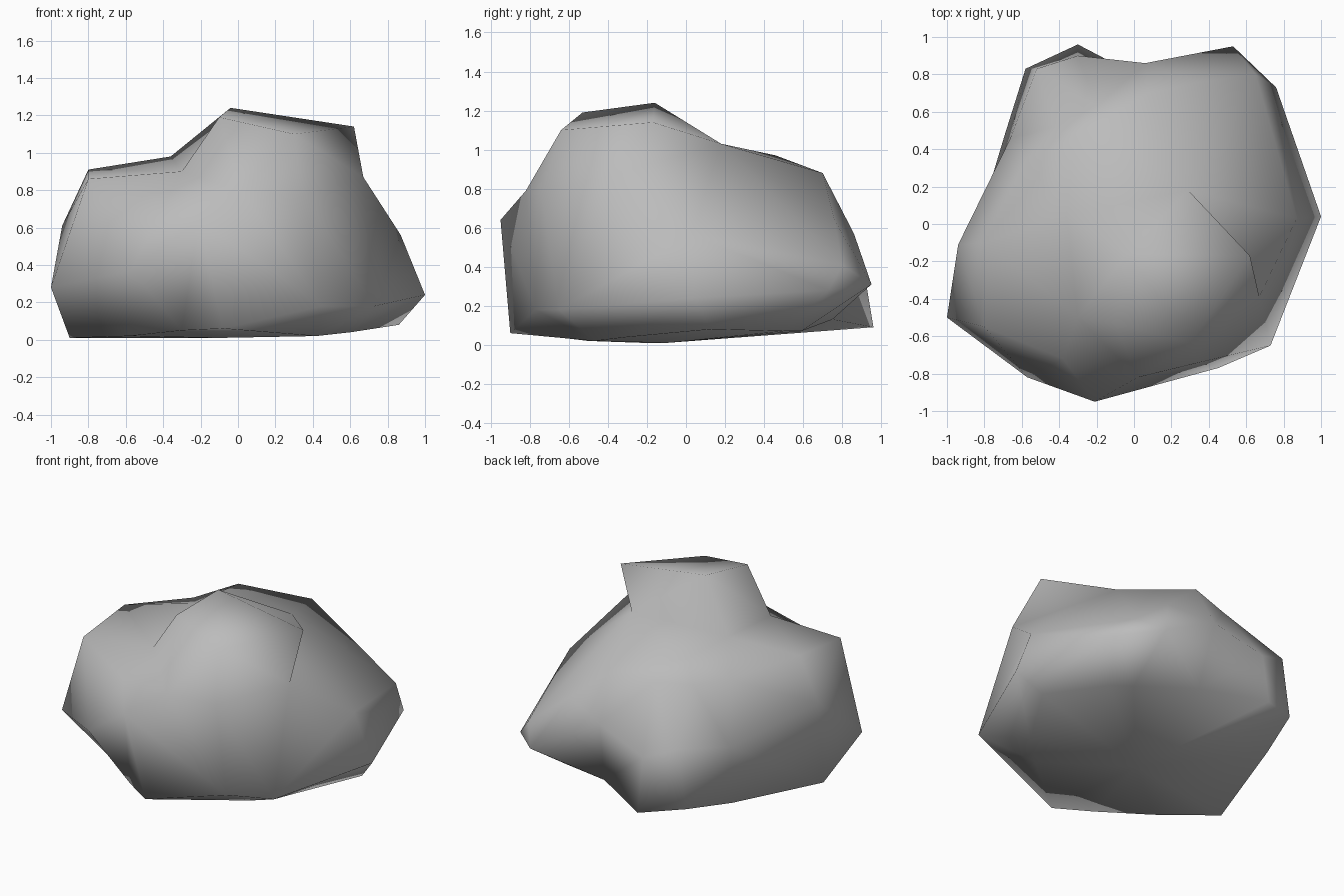
import bpy
import bmesh
from mathutils import Vector

# Remove the default cube only
default = bpy.data.objects.get("Cube")
if default:
    bpy.data.objects.remove(default, do_unlink=True)


def make_material(name, value):
    """One flat grey material, visible in viewport and render."""
    mat = bpy.data.materials.new(name)
    mat.use_nodes = True
    colour = (value, value, value, 1)
    mat.diffuse_color = colour
    shader = mat.node_tree.nodes["Principled BSDF"]
    shader.inputs["Base Color"].default_value = colour
    shader.inputs["Roughness"].default_value = 1
    return mat


def add_ring(bm, outline):
    """Add one contour of the boulder, running counter-clockwise from the front."""
    return [bm.verts.new(Vector(point)) for point in outline]


def bridge(bm, lower, upper):
    """Skin the band between two contours with the same number of points."""
    count = len(lower)
    for i in range(count):
        j = (i + 1) % count
        corners = [lower[i], lower[j], upper[j], upper[i]]
        unique = list(dict.fromkeys(corners))
        if len(unique) > 2:
            bm.faces.new(unique)


def cap(bm, ring, centre):
    """Close a contour with a fan of triangles."""
    tip = bm.verts.new(Vector(centre))
    for i, vert in enumerate(ring):
        bm.faces.new((vert, ring[(i + 1) % len(ring)], tip))


# Contour where the boulder meets the ground
foot_outline = [
    (-.08, -.9, .06), (.42, -.47, .02), (.6, -.3, .04), (.86, .13, .08),
    (.62, .5, .07), (.5, .59, .07), (.1, .75, .13), (-.3, .96, .09),
    (-.58, .83, .14), (-.69, .48, .08), (-.9, -.22, .01), (-.58, -.5, .02),
    (-.3, -.75, .05)]

# Widest contour, with the pointed front and the notch at the back
waist_outline = [
    (-.21, -.95, .64), (.45, -.77, .18), (.73, -.65, .18), (1, .04, .24),
    (.76, .73, .28), (.53, .95, .31), (.06, .86, .57), (-.3, .9, .45),
    (-.52, .83, .54), (-.66, .46, .45), (-.94, -.11, .61), (-1, -.5, .28),
    (-.57, -.82, .37)]

# Shelf below the summit
shoulder_outline = [
    (.02, -.82, .79), (.35, -.74, .77), (.67, -.39, .87), (.87, .03, .56),
    (.65, .8, .41), (.36, .76, .64), (.08, .7, .88), (-.2, .63, .85),
    (-.42, .52, .84), (-.58, .34, .85), (-.8, -.1, .91), (-.8, -.55, .86),
    (-.38, -.72, .75)]

# Corners of the raised summit
summit = {
    "front": (-.1, -.53, 1.19), "front_right": (.3, -.64, 1.1),
    "right": (.62, -.17, 1.14), "back_right": (.29, .18, 1.03),
    "back": (-.32, .46, .97), "left": (-.36, .05, .98),
    "front_left": (-.3, -.5, .9)}

# Summit corner that each shoulder point rises to
rise = (["front", "front_right", "right"] + ["back_right"] * 4
        + ["back"] * 3 + ["left"] + ["front_left"] * 2)

# Build the boulder from the ground up
bm = bmesh.new()
foot, waist, shoulder = [
    add_ring(bm, outline)
    for outline in (foot_outline, waist_outline, shoulder_outline)]
corners = {name: bm.verts.new(point) for name, point in summit.items()}

bridge(bm, foot, waist)
bridge(bm, waist, shoulder)
bridge(bm, shoulder, [corners[name] for name in rise])

# Low saddle behind the peak, then the peak and the underside
bm.faces.new([corners[name] for name in ("back_right", "back", "left")])
peak_ring = [vert for name, vert in corners.items() if name != "back"]
cap(bm, peak_ring, (-.04, -.16, 1.24))
cap(bm, foot[::-1], (-.1, -.1, .01))

# Creases: overhang at the right, valley at the front, ridge at the back right
for pair in ((shoulder[2], corners["back_right"]),
             (shoulder[0], corners["front_left"]),
             (waist[4], shoulder[3])):
    bmesh.ops.connect_verts(bm, verts=list(pair))

# Facet the surface and make all faces point outwards
bmesh.ops.triangulate(bm, faces=bm.faces[:], quad_method="BEAUTY")
bmesh.ops.recalc_face_normals(bm, faces=bm.faces[:])
for face in bm.faces:
    face.smooth = True

mesh = bpy.data.meshes.new("boulder")
bm.to_mesh(mesh)
bm.free()
mesh.materials.append(make_material("stone_grey", .5))
boulder = bpy.data.objects.new("boulder", mesh)
bpy.context.collection.objects.link(boulder)
